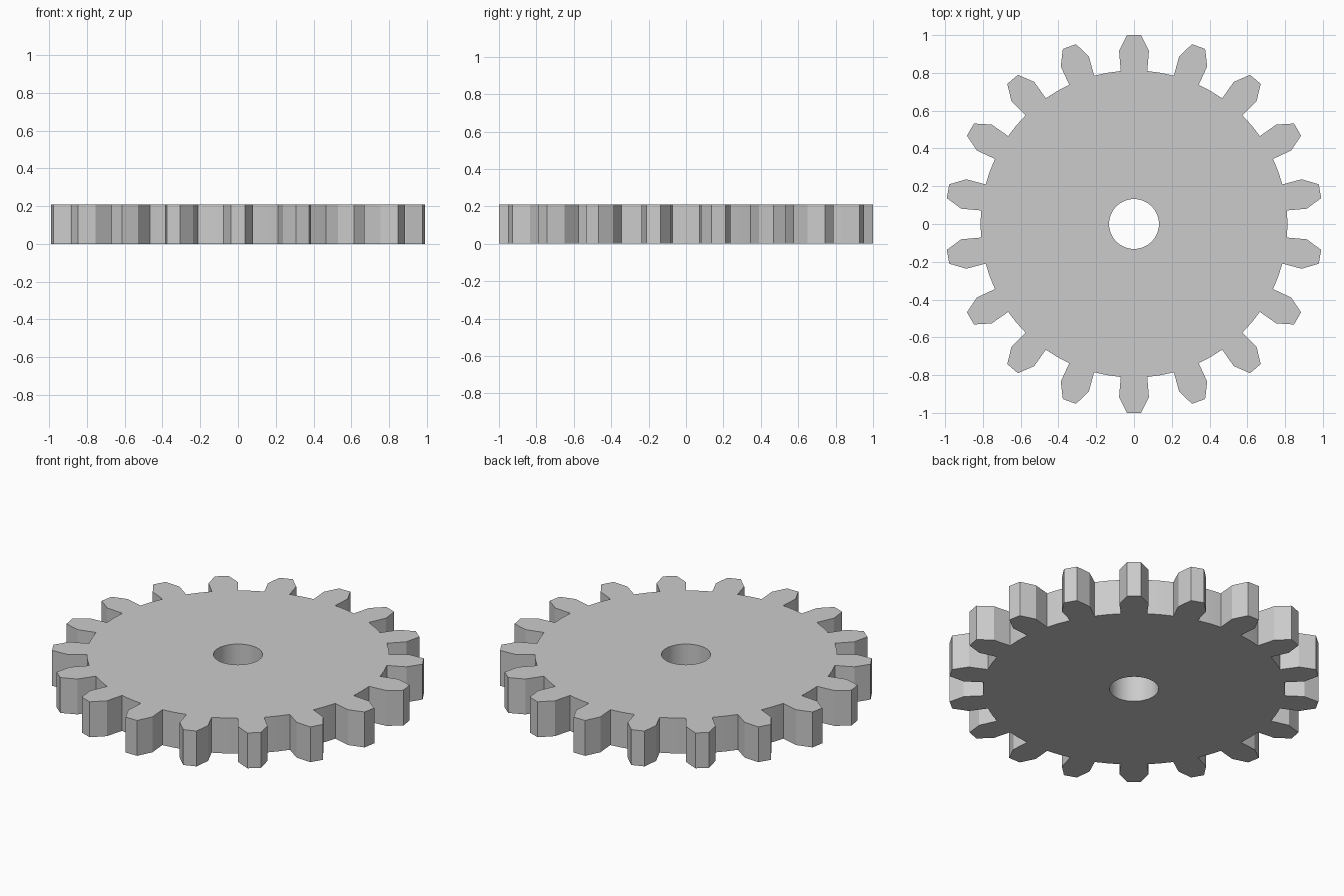
import bpy, bmesh
from math import sin, cos, radians, tau

if "Cube" in bpy.data.objects:
    bpy.data.objects.remove(bpy.data.objects["Cube"])

TEETH, HEIGHT, BORE, ROOT = 18, 0.21, 0.132, 0.813

# one tooth pointing along +y, followed by the middle of the valley beside it
half = [(0.070, 0.810), (0.079, 0.916), (0.037, 1.0)]
tooth = [(-x, y) for x, y in half] + half[::-1]
tooth.append((ROOT * sin(radians(10)), ROOT * cos(radians(10))))


def turn(p, a):
    return (p[0] * cos(a) + p[1] * sin(a), p[1] * cos(a) - p[0] * sin(a))


rim = [turn(p, i * tau / TEETH) for i in range(TEETH) for p in tooth]
bore = [(BORE * cos(i * tau / 64), BORE * sin(i * tau / 64)) for i in range(64)]

# filled, extruded 2D profile with a centre hole
curve = bpy.data.curves.new("gear_profile", 'CURVE')
curve.dimensions = '2D'
curve.fill_mode = 'BOTH'
curve.extrude = HEIGHT / 2
for loop in (rim, bore):
    s = curve.splines.new('POLY')
    s.points.add(len(loop) - 1)
    for pt, (x, y) in zip(s.points, loop):
        pt.co = (x, y, 0, 1)
    s.use_cyclic_u = True
gear = bpy.data.objects.new("gear", curve)
bpy.context.collection.objects.link(gear)
bpy.context.view_layer.objects.active = gear
gear.select_set(True)
bpy.ops.object.convert(target='MESH')
gear = bpy.context.object

# weld caps to walls and stand on the floor
bm = bmesh.new()
bm.from_mesh(gear.data)
bmesh.ops.remove_doubles(bm, verts=bm.verts, dist=1e-4)
bmesh.ops.translate(bm, verts=bm.verts, vec=(0, 0, HEIGHT / 2))
bmesh.ops.recalc_face_normals(bm, faces=bm.faces)
bm.to_mesh(gear.data)
bm.free()
bpy.ops.object.shade_smooth_by_angle(angle=radians(12))
